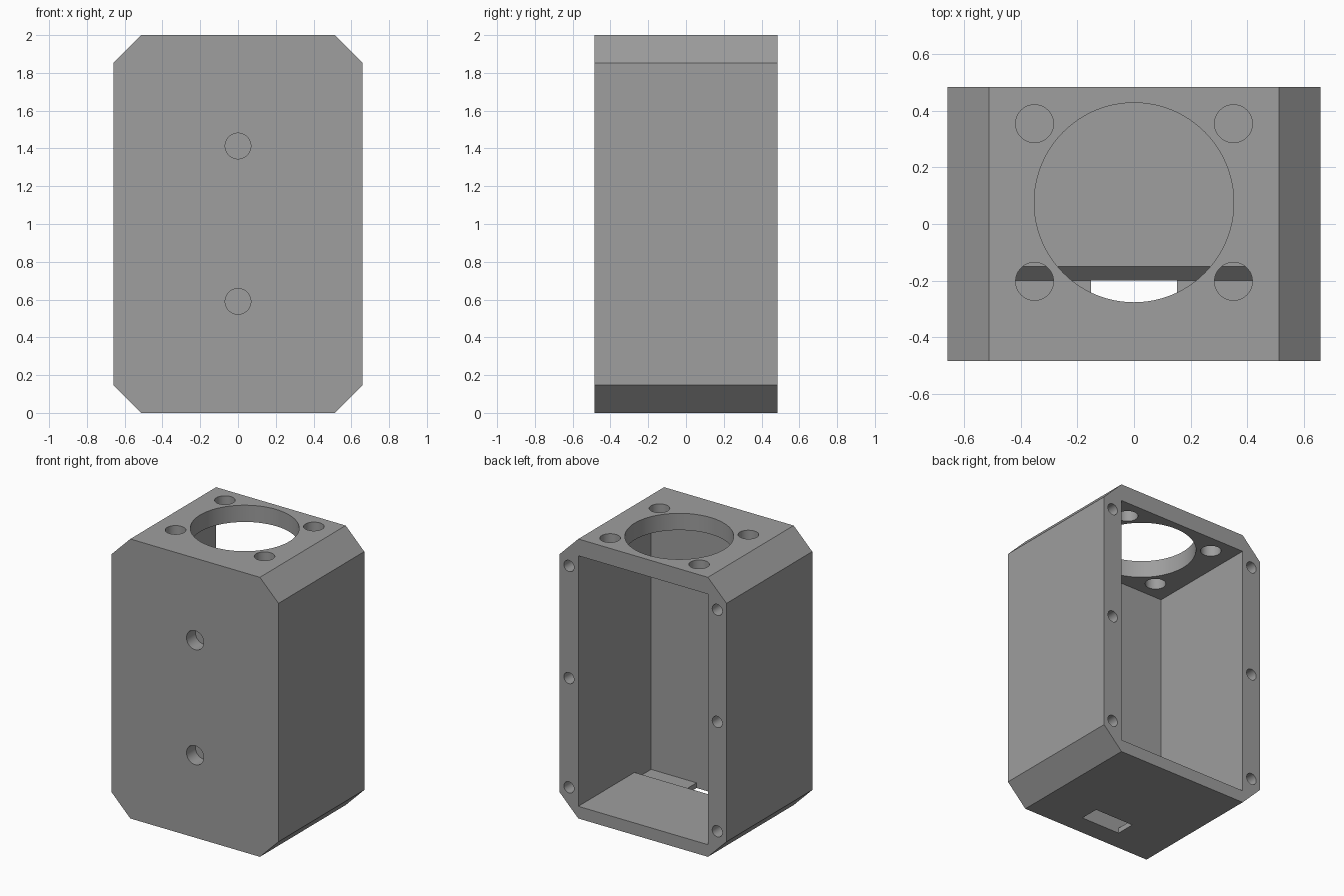
import bpy, bmesh, math
from mathutils import Matrix, Vector

if "Cube" in bpy.data.objects:
    bpy.data.objects.remove(bpy.data.objects["Cube"])

grey = bpy.data.materials.new("mid grey")
grey.diffuse_color = (0.342, 0.342, 0.342, 1)
grey.use_nodes = True
grey.node_tree.nodes["Principled BSDF"].inputs["Base Color"].default_value = grey.diffuse_color


def finish(name, bm):
    bmesh.ops.recalc_face_normals(bm, faces=bm.faces)
    mesh = bpy.data.meshes.new(name)
    bm.to_mesh(mesh)
    bm.free()
    mesh.materials.append(grey)
    ob = bpy.data.objects.new(name, mesh)
    bpy.context.collection.objects.link(ob)
    return ob


def prism(name, points, shift):
    """Extrude a closed outline along the vector shift."""
    bm = bmesh.new()
    face = bm.faces.new([bm.verts.new(p) for p in points])
    new = bmesh.ops.extrude_face_region(bm, geom=[face])
    verts = [v for v in new["geom"] if isinstance(v, bmesh.types.BMVert)]
    bmesh.ops.translate(bm, verts=verts, vec=Vector(shift))
    return finish(name, bm)


def drill(name, start, end, radius, segments=48):
    """Cylinder running from start to end."""
    a, b = Vector(start), Vector(end)
    bm = bmesh.new()
    rot = (b - a).to_track_quat('Z', 'Y').to_matrix().to_4x4()
    bmesh.ops.create_cone(bm, cap_ends=True, segments=segments,
                          radius1=radius, radius2=radius, depth=(b - a).length,
                          matrix=Matrix.Translation((a + b) / 2) @ rot)
    return finish(name, bm)


W, D, H, C = 0.66, 0.485, 2.0, 0.147      # half width, half depth, height, chamfer
INNER = W - C                             # half width of the cavity
FLOOR, CEIL, STEP, FRONT = 0.087, 1.88, 0.037, -0.338

# Housing block with chamfered corners
outline = [(-W, C), (-INNER, 0), (INNER, 0), (W, C),
           (W, H - C), (INNER, H), (-INNER, H), (-W, H - C)]
housing = prism("housing", [(x, -D, z) for x, z in outline], (0, 2 * D, 0))

cutters = []

# Cavity open at the back, floor slopes down to a trough at the front
section = [(0.6, FLOOR), (-0.15, FLOOR), (-0.20, STEP),
           (FRONT, STEP), (FRONT, CEIL), (0.6, CEIL)]
cutters.append(prism("cavity_cutter", [(-INNER, y, z) for y, z in section],
                     (2 * INNER, 0, 0)))

# Slot through the trough floor
slot = [(-0.153, FRONT), (0.153, FRONT), (0.153, -0.20), (-0.153, -0.20)]
cutters.append(prism("slot_cutter", [(x, y, -0.1) for x, y in slot], (0, 0, 0.2)))

# Large opening and four bolt holes in the top
cutters.append(drill("top_opening_cutter", (0, 0.076, 1.8), (0, 0.076, 2.1), 0.353, 96))
for x in (-0.352, 0.352):
    for y in (-0.203, 0.355):
        cutters.append(drill("bolt_hole_cutter", (x, y, 1.8), (x, y, 2.1), 0.067))

# Two blind holes in the front
for z in (0.59, 1.413):
    cutters.append(drill("front_hole_cutter", (0, -0.6, z), (0, -0.385, z), 0.068))

# Screw holes in the back rim
for x in (-0.587, 0.587):
    for z in (0.203, 0.985, 1.787):
        cutters.append(drill("screw_hole_cutter", (x, 0.6, z), (x, 0.285, z), 0.04, 32))

bpy.context.view_layer.objects.active = housing
for cutter in cutters:
    cutter.hide_render = True
    mod = housing.modifiers.new(cutter.name, 'BOOLEAN')
    mod.operation = 'DIFFERENCE'
    mod.solver = 'EXACT'
    mod.object = cutter
    bpy.ops.object.modifier_apply(modifier=mod.name)
for cutter in cutters:
    bpy.data.objects.remove(cutter)

# Smooth hole walls, sharp edges elsewhere
bpy.ops.object.select_all(action='DESELECT')
housing.select_set(True)
bpy.ops.object.shade_smooth_by_angle(angle=math.radians(30))
